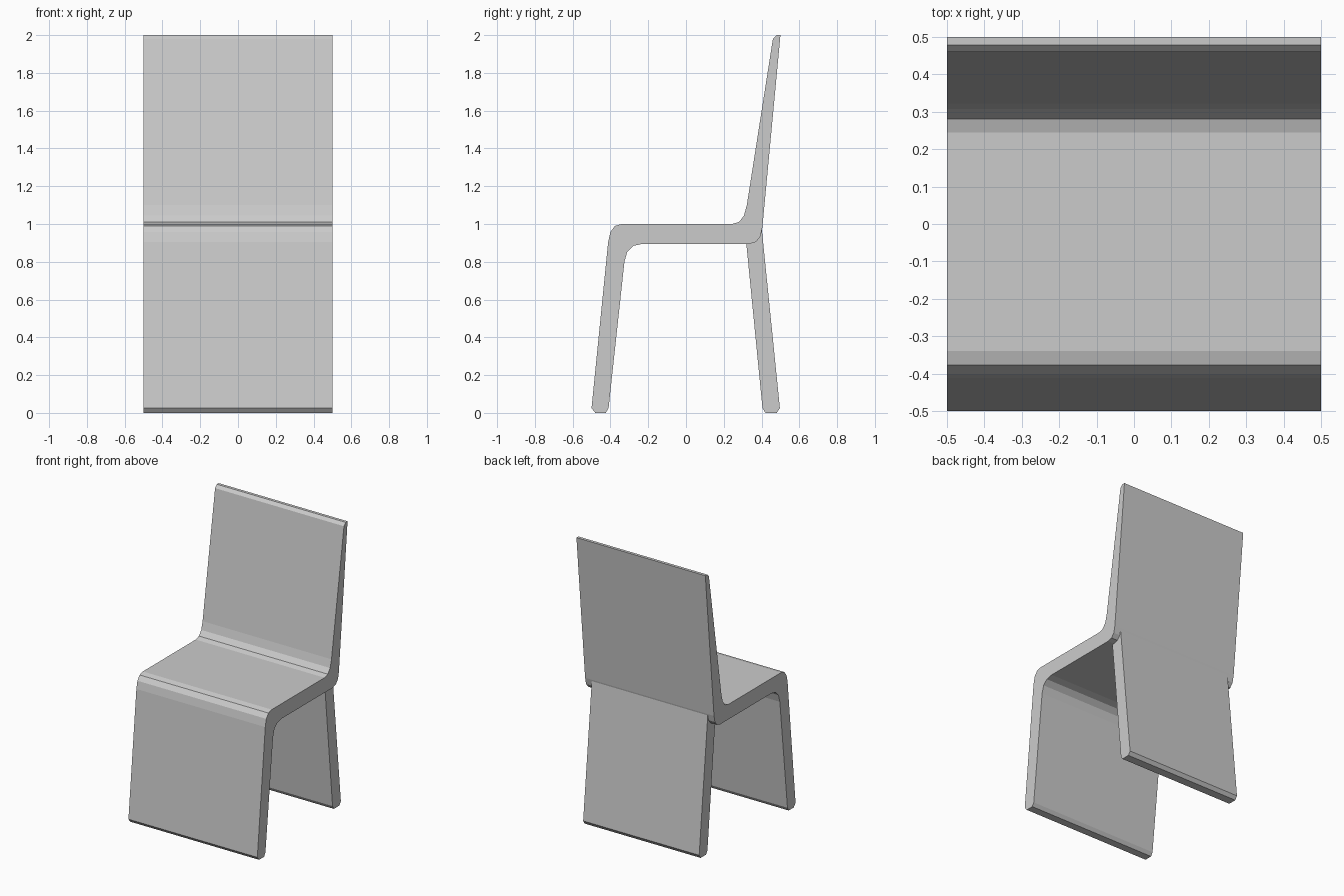
import bpy
import bmesh
from mathutils import Vector

cube = bpy.data.objects.get("Cube")
if cube:
    bpy.data.objects.remove(cube, do_unlink=True)

# Single plain grey finish
grey = bpy.data.materials.new("light_grey")
grey.use_nodes = True
colour = (0.6, 0.6, 0.6, 1)
grey.diffuse_color = colour
grey.node_tree.nodes["Principled BSDF"].inputs["Base Color"].default_value = colour


def rounded(start, corner, end, segments=3):
    """Points of a soft bend from start to end, pulled towards the corner."""
    a, c, b = Vector(start), Vector(corner), Vector(end)
    steps = [i / segments for i in range(segments + 1)]
    return [a * (1 - t) ** 2 + c * 2 * t * (1 - t) + b * t * t for t in steps]


def extrude_profile(name, profile, width):
    """Side profile in (y, z), extruded across x and centred."""
    bm = bmesh.new()
    face = bm.faces.new([bm.verts.new((-width / 2, y, z)) for y, z in profile])
    result = bmesh.ops.extrude_face_region(bm, geom=[face])
    moved = [v for v in result["geom"] if isinstance(v, bmesh.types.BMVert)]
    bmesh.ops.translate(bm, verts=moved, vec=(width, 0, 0))
    bmesh.ops.recalc_face_normals(bm, faces=bm.faces)
    mesh = bpy.data.meshes.new(name)
    bm.to_mesh(mesh)
    bm.free()
    mesh.materials.append(grey)
    obj = bpy.data.objects.new(name, mesh)
    bpy.context.collection.objects.link(obj)
    return obj


# Front leg, seat and backrest: one continuous bent sheet
shell = [(-0.41, 0.025), (-0.425, 0), (-0.48, 0), (-0.5, 0.025)]
shell += rounded((-0.412, 0.905), (-0.404, 1), (-0.34, 1))
shell += rounded((0.245, 1), (0.307, 1), (0.322, 1.1))
shell += [(0.46, 1.98), (0.479, 2), (0.5, 2)]
shell += rounded((0.404, 0.98), (0.397, 0.895), (0.335, 0.895))
shell += rounded((-0.23, 0.895), (-0.316, 0.895), (-0.326, 0.8))
extrude_profile("seat_shell", shell, 1.0)

# Rear leg: a narrower panel tucked under the back of the seat
rear = [(0.405, 0.025), (0.42, 0), (0.48, 0), (0.497, 0.025),
        (0.401, 0.975), (0.38, 0.97), (0.318, 0.91)]
extrude_profile("rear_leg", rear, 0.9)
